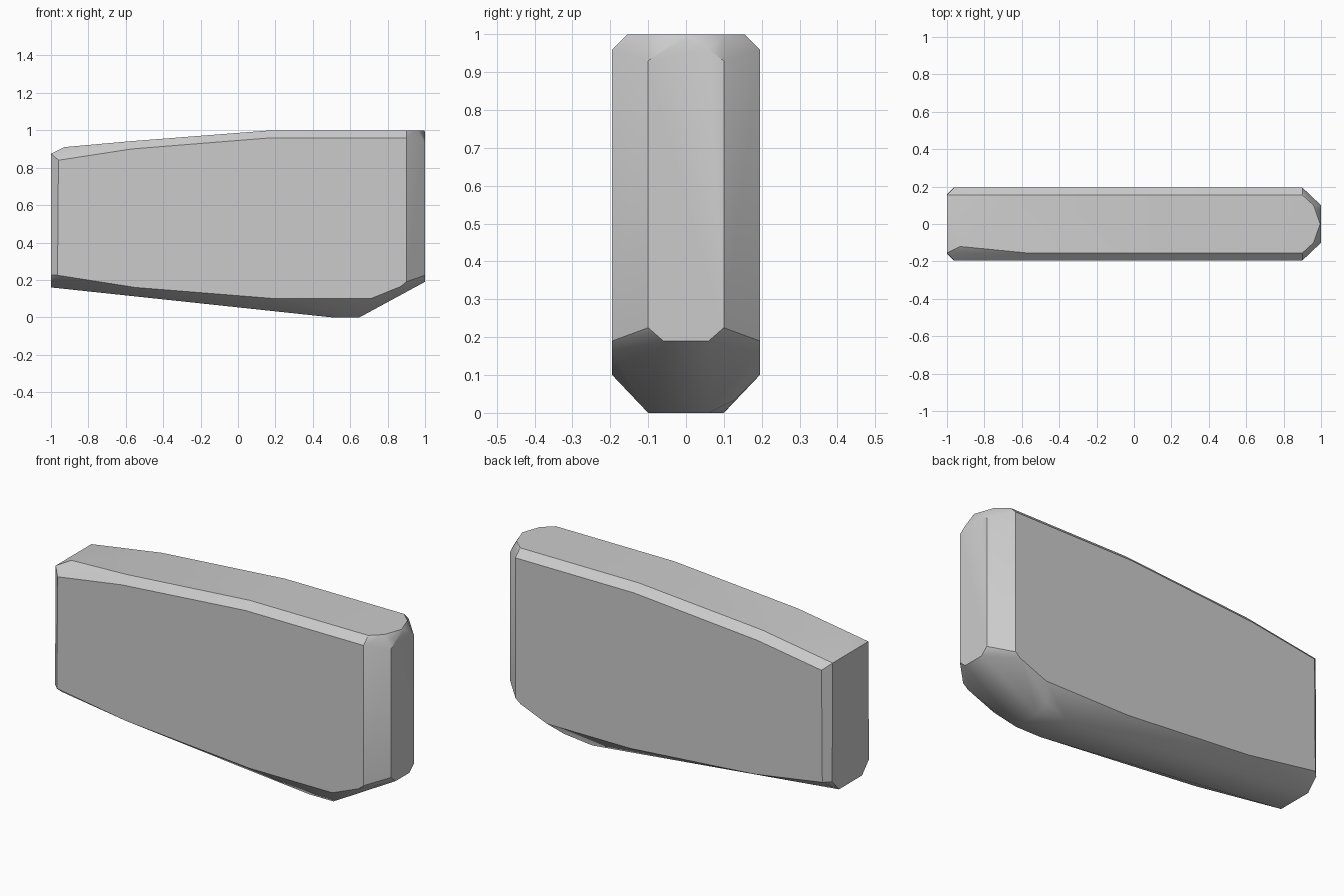
import bpy
import bmesh
from math import radians

cube = bpy.data.objects.get("Cube")
if cube:
    bpy.data.objects.remove(cube, do_unlink=True)

grey = bpy.data.materials.new("plain grey")
grey.use_nodes = True
colour = (0.6, 0.6, 0.6, 1)
grey.diffuse_color = colour
grey.node_tree.nodes["Principled BSDF"].inputs["Base Color"].default_value = colour

# Outline of the flat broad side (x, z)
side = [(-0.96, 0.84), (-0.57, 0.90), (0.18, 0.96), (0.9, 0.96), (0.9, 0.19),
        (0.87, 0.165), (0.71, 0.1), (0.2, 0.1), (-0.55, 0.16), (-0.965, 0.225)]
# Bevelled top, rounded end and bottom corners, mirrored across y
half = [(-1, 0.155, 0.875), (-0.57, 0.155, 0.942), (0.18, 0.155, 1), (0.9, 0.155, 1),
        (0.96, 0.1, 1), (0.995, 0, 1), (1, 0, 0.99), (1, 0.06, 0.96), (1, 0.1, 0.93),
        (1, 0.1, 0.225), (1, 0.06, 0.19), (0.65, 0.06, 0), (0.5, 0.1, 0),
        (-1, 0.1, 0.16), (-1, 0.16, 0.225)]

points = [(x, s * 0.195, z) for x, z in side for s in (-1, 1)]
points += [(x, s * y, z) for x, y, z in half for s in (-1, 1)]
# Uneven touches: front nose corner, rear nose corner, front top corner
points += [(0.65, -0.1, 0), (0.65, 0.13, 0.035), (-0.93, -0.12, 0.91)]

# Block body as one faceted shell
bm = bmesh.new()
for p in points:
    bm.verts.new(p)
bmesh.ops.remove_doubles(bm, verts=bm.verts[:], dist=0.001)
hull = bmesh.ops.convex_hull(bm, input=bm.verts[:])
loose = {g for g in hull["geom_interior"] + hull["geom_unused"]
         if isinstance(g, bmesh.types.BMVert)}
bmesh.ops.delete(bm, geom=list(loose), context="VERTS")
bmesh.ops.dissolve_limit(bm, angle_limit=radians(1), verts=bm.verts[:], edges=bm.edges[:])
bmesh.ops.recalc_face_normals(bm, faces=bm.faces[:])
mesh = bpy.data.meshes.new("block_body")
bm.to_mesh(mesh)
bm.free()
mesh.materials.append(grey)

body = bpy.data.objects.new("block_body", mesh)
bpy.context.collection.objects.link(body)
bpy.context.view_layer.objects.active = body
body.select_set(True)
bpy.ops.object.shade_smooth_by_angle(angle=radians(32))
